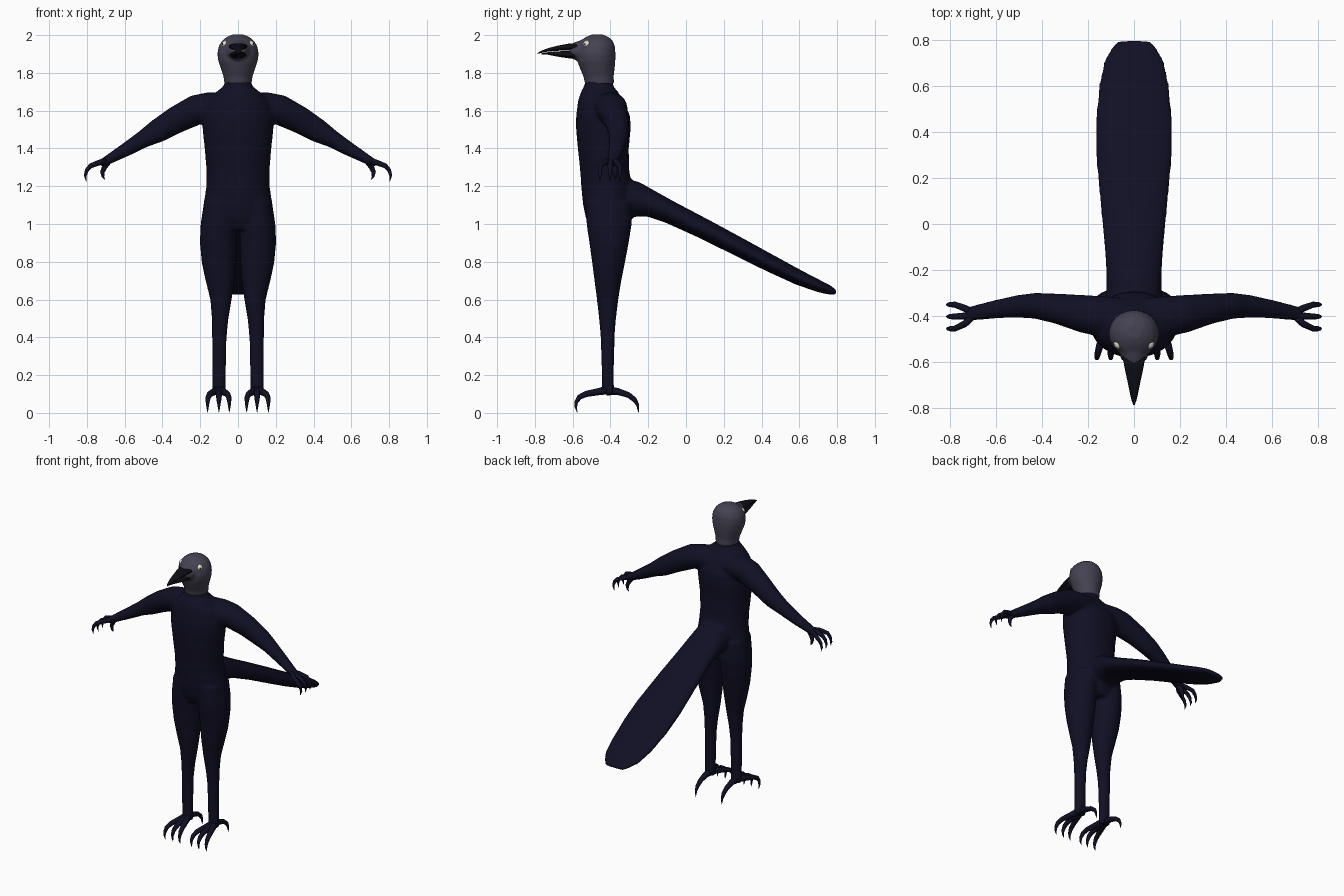
import bpy, bmesh, math
from mathutils import Vector as V


def material(name, rgb):
    m = bpy.data.materials.new(name)
    m.diffuse_color = (*rgb, 1)
    return m


PLUMAGE = material("dark blue plumage", (0.0055, 0.005, 0.018))
HEAD = material("slate head", (0.06, 0.055, 0.085))
BEAK = material("black beak", (0.004, 0.004, 0.008))
EYE = material("ivory eye", (0.75, 0.74, 0.62))
PUPIL = material("pupil black", (0.003, 0.003, 0.003))


def loft(bm, rings, side=(1, 0, 0), axis=None, n=24):
    """Closed tube through rings (x, y, z, half width along side, half depth)."""
    loops = []
    for i, (x, y, z, a, b) in enumerate(rings):
        lo, hi = rings[max(i - 1, 0)], rings[min(i + 1, len(rings) - 1)]
        t = V(axis) if axis else V(hi[:3]) - V(lo[:3])
        t.normalize()
        u = V(side)
        u = (u - t * u.dot(t)).normalized()
        w = t.cross(u)
        loops.append([bm.verts.new(V((x, y, z)) + u * a * math.cos(k * math.tau / n)
                                   + w * b * math.sin(k * math.tau / n)) for k in range(n)])
    for p, q in zip(loops, loops[1:]):
        for k in range(n):
            bm.faces.new((p[k], p[(k + 1) % n], q[(k + 1) % n], q[k]))
    bm.faces.new(loops[0][::-1])
    bm.faces.new(loops[-1])


def finish(bm, name, mat, voxel=0, smooth=0):
    bmesh.ops.recalc_face_normals(bm, faces=bm.faces)
    me = bpy.data.meshes.new(name)
    bm.to_mesh(me)
    bm.free()
    me.materials.append(mat)
    me.shade_smooth()
    ob = bpy.data.objects.new(name, me)
    bpy.context.collection.objects.link(ob)
    if voxel:
        r = ob.modifiers.new("blend", 'REMESH')
        r.mode, r.voxel_size, r.use_smooth_shade = 'VOXEL', voxel, True
        s = ob.modifiers.new("soften", 'SMOOTH')
        s.factor, s.iterations = 0.5, smooth
    return ob


UP = (0, 0, 1)

# Body: torso, legs, arms and tail blended into one skin
bm = bmesh.new()
torso = [  # z, front y, back y, half width
    (1.77, -.53, -.39, .068), (1.73, -.54, -.385, .075), (1.70, -.556, -.36, .115),
    (1.65, -.572, -.33, .165), (1.57, -.582, -.295, .19), (1.5, -.582, -.293, .188),
    (1.4, -.573, -.303, .177), (1.28, -.56, -.3, .167), (1.2, -.555, -.285, .168),
    (1.1, -.545, -.28, .183), (1.03, -.53, -.285, .185), (.97, -.50, -.31, .15)]
loft(bm, [(0, (f + b) / 2, z, w, (b - f) / 2) for z, f, b, w in torso], axis=UP)
leg = [  # z, front y, back y, inner x, outer x
    (1.12, -.53, -.29, .02, .18), (1.0, -.527, -.287, .008, .198), (.9, -.512, -.303, .008, .202),
    (.8, -.498, -.322, .012, .193), (.7, -.485, -.342, .02, .172), (.6, -.472, -.358, .033, .147),
    (.5, -.461, -.37, .05, .139), (.4, -.452, -.378, .06, .138), (.2, -.446, -.382, .064, .138),
    (.1, -.445, -.38, .064, .138)]
arm = [(.06, -.41, 1.625, .09, .07), (.15, -.40, 1.62, .088, .078), (.22, -.39, 1.605, .082, .08),
       (.33, -.368, 1.55, .066, .072), (.43, -.355, 1.49, .056, .062), (.5, -.358, 1.45, .05, .047),
       (.6, -.37, 1.39, .04, .036), (.7, -.388, 1.333, .033, .024), (.73, -.395, 1.318, .03, .02)]
for s in (1, -1):
    loft(bm, [(s * (i + o) / 2, (f + b) / 2, z, (o - i) / 2, (b - f) / 2)
              for z, f, b, i, o in leg], axis=UP)
    loft(bm, [(s * x, y, z, a, b) for x, y, z, a, b in arm], side=(0, 1, 0))
tail = [(0, -.40, 1.16, .12, .10), (0, -.27, 1.13, .12, .095), (0, -.18, 1.105, .122, .07),
        (0, -.08, 1.06, .13, .06), (0, .1, .972, .148, .054), (0, .3, .868, .166, .05),
        (0, .45, .79, .167, .046), (0, .6, .715, .153, .04), (0, .71, .668, .13, .031),
        (0, .76, .65, .10, .024), (0, .795, .635, .075, .012)]
loft(bm, tail)
finish(bm, "body", PLUMAGE, .01, 6)

# Hands: three clawed fingers and a thumb each
bm = bmesh.new()
for s in (1, -1):
    for y in (-.35, -.402, -.455):
        mid = -.395 + (y + .395) * .65
        loft(bm, [(s * .69, -.39, 1.338, .016, .016), (s * .735, mid, 1.325, .015, .015),
                  (s * .78, y, 1.308, .013, .013), (s * .8, y, 1.285, .011, .011),
                  (s * .809, y, 1.255, .007, .007), (s * .803, y, 1.225, .001, .001)],
             side=(0, 1, 0), n=12)
    loft(bm, [(s * .68, -.385, 1.34, .018, .018), (s * .705, -.38, 1.305, .016, .015),
              (s * .718, -.375, 1.275, .012, .012), (s * .715, -.373, 1.25, .007, .007),
              (s * .705, -.372, 1.235, .001, .001)], side=(0, 1, 0), n=12)
finish(bm, "clawed_hands", PLUMAGE)

# Feet: three front toes and one hind toe each
bm = bmesh.new()
for s in (1, -1):
    for dx in (-.055, 0, .06):
        cx = .101
        loft(bm, [(s * cx, -.40, .125, .026, .026), (s * (cx + dx * .4), -.46, .113, .02, .019),
                  (s * (cx + dx * .8), -.53, .1, .016, .016), (s * (cx + dx * .95), -.565, .083, .014, .014),
                  (s * (cx + dx), -.582, .055, .01, .01), (s * (cx + dx), -.583, .03, .006, .006),
                  (s * (cx + dx), -.576, .003, .001, .001)], n=12)
    loft(bm, [(s * .101, -.42, .118, .026, .026), (s * .101, -.36, .113, .02, .018),
              (s * .101, -.305, .095, .016, .015), (s * .101, -.272, .07, .013, .013),
              (s * .101, -.256, .042, .008, .008), (s * .101, -.251, .002, .001, .001)], n=12)
finish(bm, "clawed_feet", PLUMAGE)

# Head: skull tapering forward to the beak
bm = bmesh.new()
skull = [(1.742, -.535, -.38, .072), (1.78, -.543, -.383, .077), (1.82, -.56, -.378, .09),
         (1.86, -.575, -.374, .104), (1.9, -.58, -.373, .11), (1.94, -.575, -.376, .103),
         (1.97, -.56, -.388, .085), (1.99, -.53, -.41, .06), (2.003, -.50, -.44, .03)]
loft(bm, [(0, (f + b) / 2, z, w, (b - f) / 2) for z, f, b, w in skull], axis=UP)
loft(bm, [(0, -.46, 1.92, .09, .07), (0, -.54, 1.918, .072, .06), (0, -.585, 1.915, .053, .048),
          (0, -.615, 1.915, .035, .036)])
finish(bm, "head", HEAD, .007, 5)

# Beak: upper and lower halves with a narrow mouth line
bm = bmesh.new()
upper = [(-.57, 1.958, 1.92, .05), (-.62, 1.955, 1.919, .042), (-.68, 1.944, 1.917, .029),
         (-.73, 1.931, 1.913, .019), (-.765, 1.918, 1.906, .011), (-.786, 1.905, 1.901, .003)]
lower = [(-.57, 1.917, 1.874, .047), (-.62, 1.916, 1.877, .038), (-.68, 1.914, 1.886, .025),
         (-.73, 1.91, 1.896, .014), (-.768, 1.903, 1.899, .003)]
for half in (upper, lower):
    loft(bm, [(0, y, (t + b) / 2, w, (t - b) / 2) for y, t, b, w in half], axis=(0, -1, 0))
finish(bm, "beak", BEAK)

# Eyes with small pupils
for s in (1, -1):
    centre = V((s * .066, -.522, 1.95))
    look = V((s * .75, -.65, .1)).normalized()
    for name, mat, c, r in (("eye", EYE, centre, .021), ("pupil", PUPIL, centre + look * .0155, .007)):
        bm = bmesh.new()
        bmesh.ops.create_uvsphere(bm, u_segments=20, v_segments=12, radius=r)
        bmesh.ops.translate(bm, verts=bm.verts, vec=c)
        finish(bm, name, mat)
